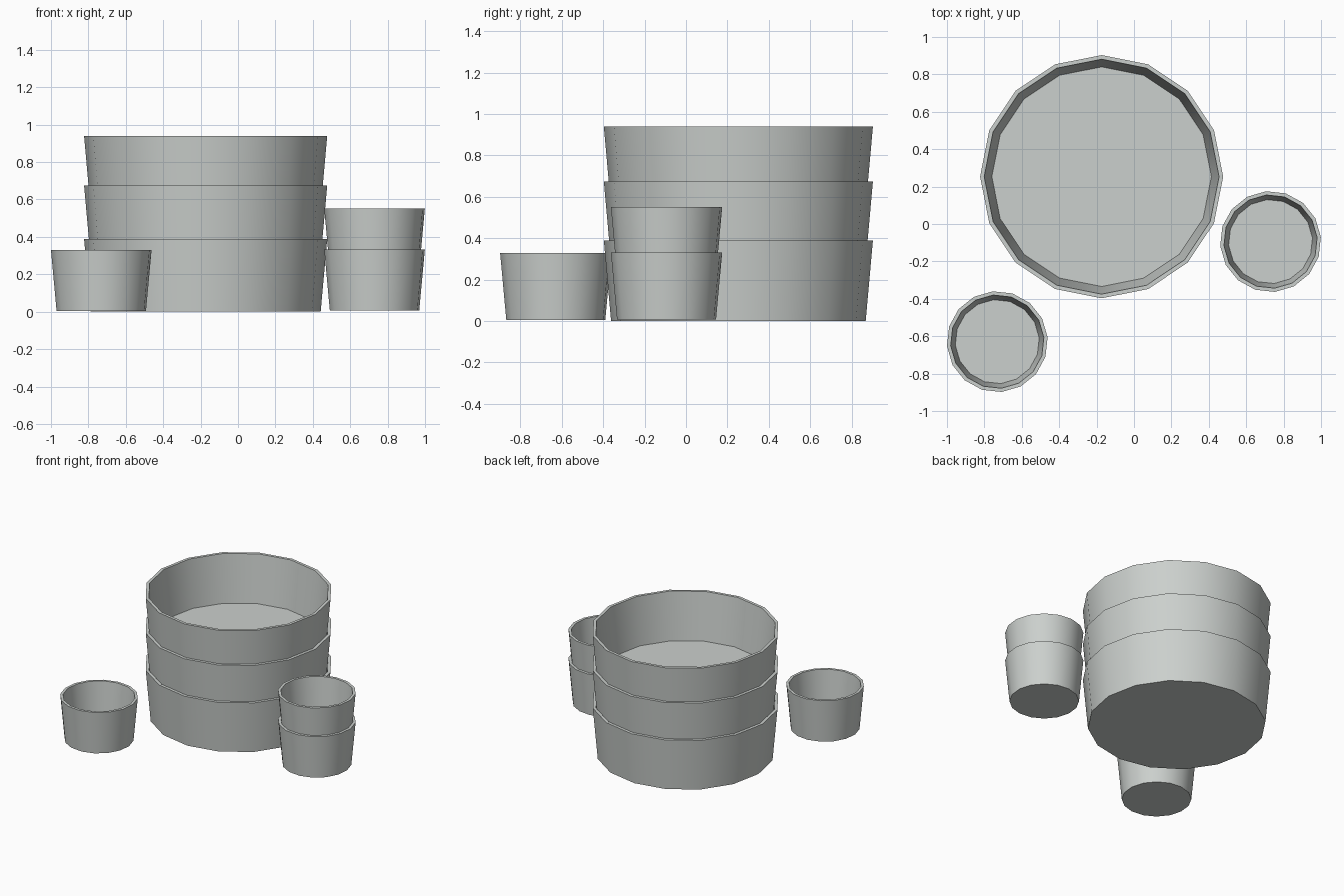
import bpy
import bmesh
from math import cos, sin, pi, radians

cube = bpy.data.objects.get("Cube")
if cube:
    bpy.data.objects.remove(cube)

# Single painted-metal grey
grey = bpy.data.materials.new("pale_grey")
grey.use_nodes = True
colour = (0.60, 0.63, 0.61, 1)
grey.diffuse_color = colour
grey.node_tree.nodes["Principled BSDF"].inputs["Base Color"].default_value = colour


def make_vessel(name, location, profile, turn=0, sides=16):
    """Open tapered vessel: closed base, wall, rim, inner wall and floor."""
    bm = bmesh.new()
    rings = []
    for radius, z in profile:
        angles = [radians(turn) + 2 * pi * i / sides for i in range(sides)]
        rings.append([bm.verts.new((radius * cos(a), radius * sin(a), z)) for a in angles])
    for low, high in zip(rings, rings[1:]):
        for i in range(sides):
            j = (i + 1) % sides
            bm.faces.new((low[i], low[j], high[j], high[i]))
    bm.faces.new(rings[0][::-1])
    bm.faces.new(rings[-1])
    mesh = bpy.data.meshes.new(name)
    bm.to_mesh(mesh)
    bm.free()
    mesh.materials.append(grey)
    obj = bpy.data.objects.new(name, mesh)
    obj.location = location
    bpy.context.collection.objects.link(obj)
    bpy.ops.object.select_all(action="DESELECT")
    obj.select_set(True)
    bpy.context.view_layer.objects.active = obj
    bpy.ops.object.shade_smooth_by_angle(angle=radians(30))
    return obj


# (radius, height) from the outer base, over the rim, to the inner floor
pan = [(0.615, 0), (0.65, 0.39), (0.628, 0.39), (0.587, 0.03)]
cup = [(0.24, 0), (0.27, 0.325), (0.25, 0.325), (0.225, 0.03)]

# Stack of three wide pans
for name, z in (("bottom_pan", 0), ("middle_pan", 0.285), ("top_pan", 0.55)):
    make_vessel(name, (-0.173, 0.253, z), pan)

# Two nested cups on the left, one on its own at the front right
make_vessel("lower_cup", (0.73, -0.094, 0.007), cup, turn=5)
make_vessel("upper_cup", (0.73, -0.094, 0.226), cup, turn=5)
make_vessel("single_cup", (-0.731, -0.629, 0.005), cup, turn=5)
